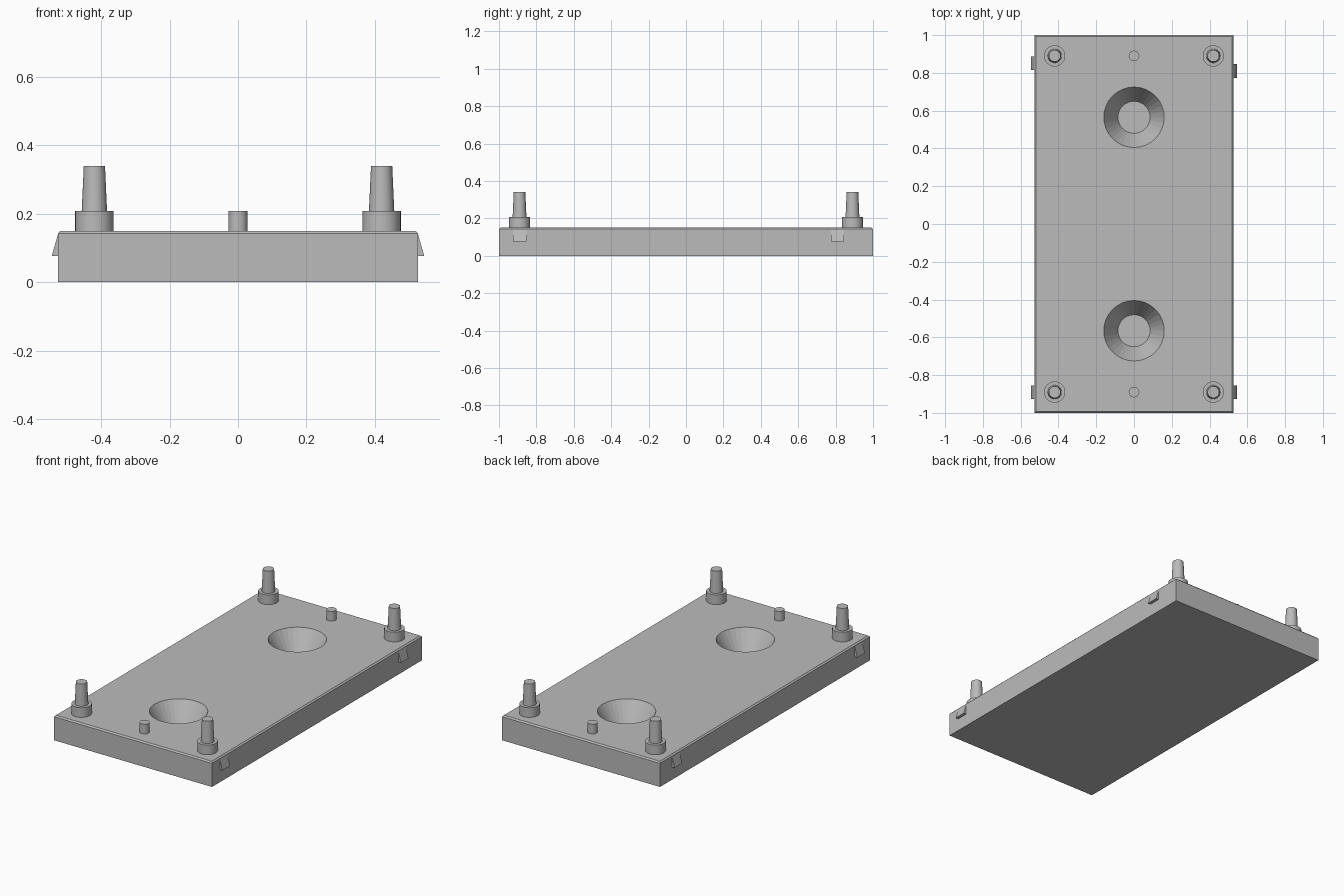
import bpy
import bmesh
from mathutils import Matrix

if "Cube" in bpy.data.objects:
    bpy.data.objects.remove(bpy.data.objects["Cube"])

HALF_W, HALF_L, TOP = 0.527, 1.0, 0.15
CHAMFER = 0.008
SIDES = 32

# One grey plastic for everything
GREY = (0.5, 0.5, 0.5, 1.0)
grey = bpy.data.materials.new("grey_plastic")
grey.use_nodes = True
grey.diffuse_color = GREY
grey.node_tree.nodes["Principled BSDF"].inputs["Base Color"].default_value = GREY


def make_object(name, bm):
    bmesh.ops.recalc_face_normals(bm, faces=bm.faces)
    mesh = bpy.data.meshes.new(name)
    bm.to_mesh(mesh)
    bm.free()
    mesh.materials.append(grey)
    obj = bpy.data.objects.new(name, mesh)
    bpy.context.collection.objects.link(obj)
    return obj


def add_frustum(bm, x, y, z0, z1, r0, r1):
    bmesh.ops.create_cone(
        bm, cap_ends=True, segments=SIDES, radius1=r0, radius2=r1,
        depth=z1 - z0, matrix=Matrix.Translation((x, y, (z0 + z1) / 2)))


def smooth(obj):
    bpy.ops.object.select_all(action="DESELECT")
    obj.select_set(True)
    bpy.context.view_layer.objects.active = obj
    bpy.ops.object.shade_smooth_by_angle(angle=0.5)


# Base plate with a chamfered upper rim
bm = bmesh.new()
bmesh.ops.create_cube(bm, size=1, matrix=Matrix.Translation((0, 0, TOP / 2))
                      @ Matrix.Diagonal((2 * HALF_W, 2 * HALF_L, TOP, 1)))
rim = [e for e in bm.edges if all(v.co.z > TOP / 2 for v in e.verts)]
bmesh.ops.bevel(bm, geom=rim, offset=CHAMFER, segments=1, affect="EDGES")
plate = make_object("base_plate", bm)

# Two blind conical recesses cut into the plate
bm = bmesh.new()
floor_z, floor_r, mouth_r = 0.02, 0.085, 0.16
over = 0.02
slope = (mouth_r - floor_r) / (TOP - floor_z)
for y in (-0.565, 0.565):
    add_frustum(bm, 0, y, floor_z, TOP + over, floor_r, mouth_r + slope * over)
cutter = make_object("recess_cutter", bm)
cutter.hide_render = True
cut = plate.modifiers.new("recesses", "BOOLEAN")
cut.object = cutter
cut.solver = "EXACT"
bpy.context.view_layer.objects.active = plate
bpy.ops.object.modifier_apply(modifier=cut.name)
bpy.data.objects.remove(cutter)

# Corner pins: a collar with a tapered peg on top
for side, x in (("right", -0.42), ("left", 0.42)):
    for end, y in (("front", -0.89), ("back", 0.89)):
        bm = bmesh.new()
        add_frustum(bm, x, y, TOP, 0.208, 0.056, 0.056)
        smooth(make_object(f"{end}_{side}_collar", bm))
        bm = bmesh.new()
        add_frustum(bm, x, y, 0.208, 0.34, 0.037, 0.031)
        smooth(make_object(f"{end}_{side}_peg", bm))

# Small locating studs at the middle of each end
for end, y in (("front", -0.89), ("back", 0.89)):
    bm = bmesh.new()
    add_frustum(bm, 0, y, TOP, 0.208, 0.028, 0.028)
    smooth(make_object(f"{end}_stud", bm))

# Wedge-shaped snap clips on the long sides
CLIPS = (("front_left", 1, -0.89), ("back_left", 1, 0.81),
         ("front_right", -1, -0.89), ("back_right", -1, 0.85))
for label, sign, y in CLIPS:
    bm = bmesh.new()
    profile = ((HALF_W, 0.138), (HALF_W + 0.018, 0.076), (HALF_W, 0.076))
    face = bm.faces.new([bm.verts.new((sign * x, y - 0.036, z)) for x, z in profile])
    tip = bmesh.ops.extrude_face_region(bm, geom=[face])["geom"]
    bmesh.ops.translate(bm, vec=(0, 0.072, 0),
                        verts=[v for v in tip if isinstance(v, bmesh.types.BMVert)])
    make_object(f"{label}_clip", bm)
